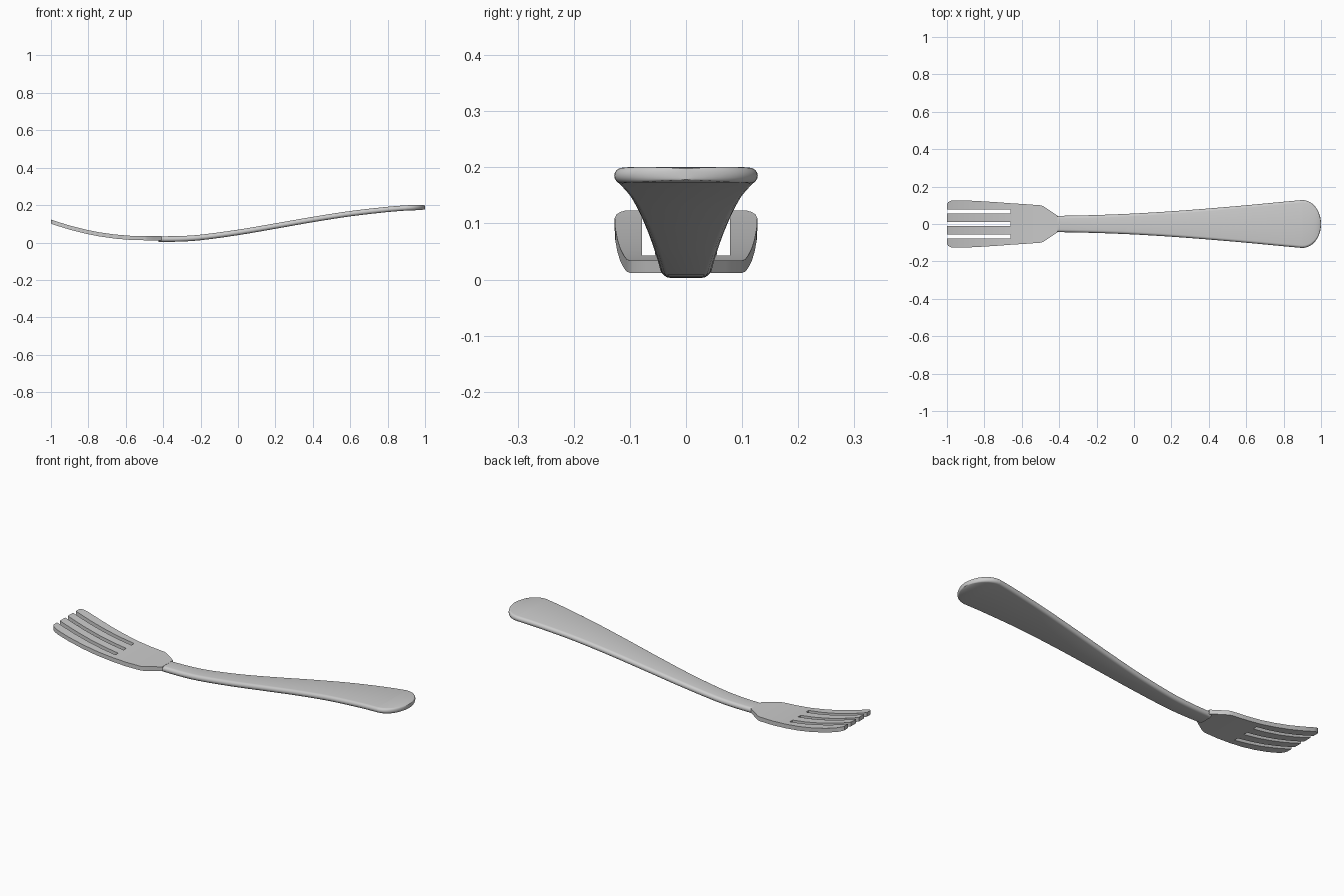
import bpy, bmesh, math

if "Cube" in bpy.data.objects:
    bpy.data.objects.remove(bpy.data.objects["Cube"])

metal = bpy.data.materials.new("brushed_steel")
metal.diffuse_color = (0.6, 0.6, 0.6, 1)
metal.use_nodes = True
metal.node_tree.nodes["Principled BSDF"].inputs["Base Color"].default_value = metal.diffuse_color


def finish(bm, name):
    bmesh.ops.recalc_face_normals(bm, faces=bm.faces)
    mesh = bpy.data.meshes.new(name)
    bm.to_mesh(mesh)
    bm.free()
    mesh.materials.append(metal)
    ob = bpy.data.objects.new(name, mesh)
    bpy.context.collection.objects.link(ob)
    bpy.ops.object.select_all(action='DESELECT')
    ob.select_set(True)
    bpy.context.view_layer.objects.active = ob
    bpy.ops.object.shade_smooth_by_angle(angle=math.radians(35))
    return ob


def smooth(keys, x):
    """Smooth curve through (x, value) keys."""
    n = len(keys)
    i = max(0, min(n - 2, sum(k[0] <= x for k in keys) - 1))

    def slope(j):
        a, b = keys[max(0, j - 1)], keys[min(n - 1, j + 1)]
        return (b[1] - a[1]) / (b[0] - a[0])
    (x0, v0), (x1, v1) = keys[i], keys[i + 1]
    h = x1 - x0
    t = (x - x0) / h
    return ((2*t**3 - 3*t**2 + 1) * v0 + (t**3 - 2*t**2 + t) * h * slope(i)
            + (3*t**2 - 2*t**3) * v1 + (t**3 - t**2) * h * slope(i + 1))


def loft(name, sections):
    """Loft pill-shaped cross-sections (x, z, half_width, half_height)."""
    bm = bmesh.new()
    rings = []
    for x, z, w, h in sections:
        r = min(w, h)
        ring = []
        for side in (1, -1):
            for k in range(9):
                a = -math.pi / 2 + math.pi * k / 8
                y = side * (w - r + r * math.cos(a))
                ring.append(bm.verts.new((x, y, z + side * h * math.sin(a))))
        rings.append(ring)
    for a, b in zip(rings, rings[1:]):
        for k in range(len(a)):
            m = (k + 1) % len(a)
            bm.faces.new((a[k], a[m], b[m], b[k]))
    bm.faces.new(rings[0])
    bm.faces.new(rings[-1])
    return finish(bm, name)


# Handle: flattened bar that widens and rises toward its end
WIDTH = [(-0.425, 0.043), (-0.2, 0.048), (0, 0.056), (0.2, 0.068),
         (0.4, 0.083), (0.6, 0.1), (0.8, 0.119), (0.9, 0.128)]
MID_Z = [(-0.425, 0.018), (-0.3, 0.02), (-0.2, 0.027), (0, 0.054), (0.2, 0.088),
         (0.4, 0.123), (0.6, 0.154), (0.8, 0.177), (0.9, 0.185)]
bar = []
for i in range(37):
    x = -0.425 + 1.325 * i / 36
    bar.append((x, smooth(MID_Z, x), smooth(WIDTH, x), 0.015 - 0.001 * i / 36))
loft("handle", bar)

# Rounded end of the handle
cap = []
for i in range(13):
    a = math.pi / 2 * i / 12
    s = math.sin(a)
    cap.append((0.9 + 0.1 * s, 0.185 + 0.003 * s,
                max(0.128 * math.cos(a), 0.008), 0.014 - 0.004 * s ** 6))
loft("handle_end", cap)

# Head: curved plate with three slots leaving four tines
EDGE = [(-1, 0.108), (-0.993, 0.117), (-0.98, 0.124), (-0.96, 0.127), (-0.9, 0.126),
        (-0.82, 0.122), (-0.74, 0.117), (-0.66, 0.111), (-0.58, 0.106), (-0.5, 0.1),
        (-0.485, 0.095), (-0.45, 0.072), (-0.41, 0.045)]
bm = bmesh.new()
rows = []
for x, w in EDGE:
    k = min(1, w / 0.1)
    half = [0.011 * k, 0.055 * k, 0.078 * k, w]
    z = 0.034 + 0.089 * (max(0, -0.5 - x) / 0.5) ** 2
    rows.append([bm.verts.new((x, y, z)) for y in [-v for v in half[::-1]] + half])
for (x, _), a, b in zip(EDGE, rows, rows[1:]):
    for c in range(7):
        if c % 2 and x < -0.67:
            continue  # slot
        bm.faces.new((a[c], b[c], b[c + 1], a[c + 1]))
loose = [v for v in bm.verts if not v.link_faces]
bmesh.ops.delete(bm, geom=loose, context='VERTS')
low = bmesh.ops.extrude_face_region(bm, geom=bm.faces[:], use_keep_orig=True)
bmesh.ops.translate(bm, vec=(0, 0, -0.022),
                    verts=[g for g in low["geom"] if isinstance(g, bmesh.types.BMVert)])
finish(bm, "fork_head")
